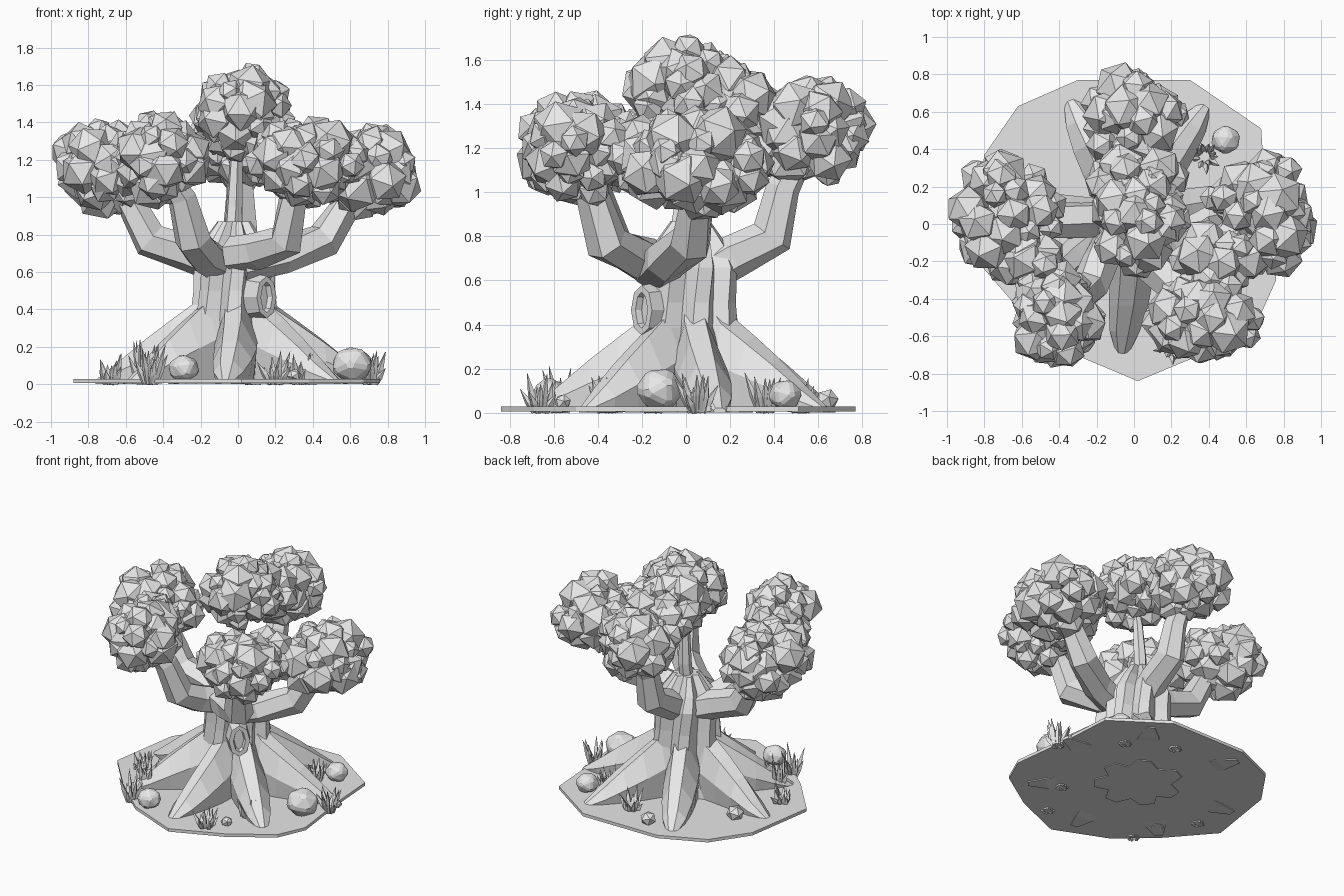
import bpy, bmesh, math, random
from math import sin, cos, radians, pi
from mathutils import Vector, Matrix, Euler

if "Cube" in bpy.data.objects:
    bpy.data.objects.remove(bpy.data.objects["Cube"])
random.seed(11)
rnd = random.uniform

grey = bpy.data.materials.new("plain_grey")
grey.use_nodes = True
COLOUR = (0.8, 0.8, 0.8, 1)
grey.diffuse_color = COLOUR
grey.node_tree.nodes["Principled BSDF"].inputs["Base Color"].default_value = COLOUR


def finish(bm, name):
    bmesh.ops.recalc_face_normals(bm, faces=bm.faces)
    mesh = bpy.data.meshes.new(name)
    bm.to_mesh(mesh)
    bm.free()
    mesh.materials.append(grey)
    obj = bpy.data.objects.new(name, mesh)
    bpy.context.collection.objects.link(obj)
    return obj


def loft(bm, rings):
    """Skin a list of equal rings of points and cap both ends."""
    loops = [[bm.verts.new(p) for p in ring] for ring in rings]
    n = len(loops[0])
    for a, b in zip(loops, loops[1:]):
        for i in range(n):
            j = (i + 1) % n
            bm.faces.new((a[i], a[j], b[j], b[i]))
    bm.faces.new(loops[0][::-1])
    bm.faces.new(loops[-1])


def tube(bm, path, radii, sides=6):
    pts = [Vector(p) for p in path]
    rings = []
    for i, p in enumerate(pts):
        t = (pts[min(i + 1, len(pts) - 1)] - pts[max(i - 1, 0)]).normalized()
        u = t.cross(Vector((0.31, 0.95, 0.05))).normalized()
        v = t.cross(u)
        rings.append([p + radii[i] * (u * cos(2 * pi * k / sides) + v * sin(2 * pi * k / sides))
                      for k in range(sides)])
    loft(bm, rings)


def ico(bm, centre, r, scale=(1, 1, 1)):
    m = (Matrix.Translation(centre) @ Matrix.Diagonal((*scale, 1))
         @ Euler((rnd(0, 6), rnd(0, 6), rnd(0, 6))).to_matrix().to_4x4())
    return bmesh.ops.create_icosphere(bm, subdivisions=1, radius=r, matrix=m)["verts"]


# Ground slab: irregular outline
outline = [(0.02, -0.84), (0.38, -0.69), (0.67, -0.5), (0.76, -0.3), (0.7, 0.2),
           (0.68, 0.51), (0.3, 0.77), (-0.3, 0.77), (-0.62, 0.63), (-0.8, 0.37),
           (-0.88, -0.15), (-0.62, -0.45), (-0.36, -0.68)]
bm = bmesh.new()
loft(bm, [[(x, y, z) for x, y in outline] for z in (0.006, 0.028)])
finish(bm, "ground_slab")

# Trunk: lobed, slightly twisted section, with each lobe running down into a root
root_angles = [-41, 10, 57, 117, 174, 218, 268]
centre = Vector((-0.02, 0.02, 0))
bm = bmesh.new()
rings = []
for z, out, inn, twist in [(0, 0.3, 0.22, 0), (0.3, 0.24, 0.18, 0), (0.5, 0.22, 0.17, 4),
                           (0.66, 0.22, 0.16, 9), (0.76, 0.17, 0.12, 14), (0.87, 0.09, 0.06, 18)]:
    ring = []
    for a, b in zip(root_angles, root_angles[1:] + [root_angles[0] + 360]):
        for ang, r in ((a - 9, out), (a + 9, out), ((a + b) / 2, inn)):
            t = radians(ang + twist)
            ring.append(centre + Vector((r * cos(t), r * sin(t), z)))
    rings.append(ring)
loft(bm, rings)
finish(bm, "trunk")

# Roots: bulky six-sided limbs above the slab, whose tips dip through it
for n, ang in enumerate(root_angles):
    bm = bmesh.new()
    reach, bend = rnd(0.97, 1.03), rnd(-0.03, 0.03)
    rot = Matrix.Translation(centre) @ Matrix.Rotation(radians(ang), 4, 'Z')
    rings = []
    for r, z, top, base, low in [(0.1, 0.58, 0.05, 0.09, 0.02), (0.2, 0.44, 0.06, 0.115, 0.02),
                                 (0.33, 0.345, 0.06, 0.115, 0.02), (0.47, 0.24, 0.055, 0.105, 0.015),
                                 (0.61, 0.125, 0.045, 0.08, 0), (0.74, 0.022, 0.02, 0.03, 0)]:
        x, s = r * reach, bend * sin(r * 6)
        rings.append([rot @ Vector(p) for p in (
            (x, s - base * 0.85, low), (x, s - base, z * 0.5), (x, s - top, z * 0.92),
            (x, s + top * 0.5, z), (x, s + base, z * 0.55), (x, s + base * 0.85, low))])
    loft(bm, rings)
    finish(bm, f"root_{n + 1}")

# Branches: six-sided limbs with an elbow, springing sideways off the trunk
branches = {
    "left_branch": [(0.02, -0.14, 0.64), (0.24, -0.09, 0.69), (0.46, 0.02, 0.77), (0.59, 0.05, 0.97), (0.66, 0.05, 1.15)],
    "right_branch": [(-0.06, 0.04, 0.62), (-0.26, 0.02, 0.7), (-0.47, 0.02, 0.77), (-0.58, 0.03, 0.98), (-0.66, 0.04, 1.15)],
    "front_left_branch": [(-0.03, -0.14, 0.69), (0.1, -0.23, 0.71), (0.26, -0.36, 0.77), (0.29, -0.42, 0.97), (0.33, -0.48, 1.15)],
    "front_right_branch": [(-0.1, -0.04, 0.64), (-0.18, -0.2, 0.69), (-0.24, -0.34, 0.77), (-0.3, -0.41, 1.0), (-0.4, -0.48, 1.15)],
    "back_branch": [(-0.02, 0.06, 0.62), (0, 0.22, 0.71), (0.01, 0.39, 0.8), (0.01, 0.44, 1.02), (0, 0.54, 1.2)],
    "top_branch": [(-0.03, 0.02, 0.65), (-0.03, 0.03, 0.8), (-0.02, 0.04, 0.95), (-0.01, 0.03, 1.2), (0.02, 0.02, 1.4)]}
for name, path in branches.items():
    bm = bmesh.new()
    thick = 0.45 if name == "top_branch" else 1
    tube(bm, path, [r * thick for r in (0.1, 0.1, 0.1, 0.078, 0.055)])
    finish(bm, name)

# Foliage: loose clumps of faceted balls over ellipsoids, with small clumps linking them
clumps = {
    "left_foliage": ((0.68, 0.04, 1.14), (0.32, 0.35, 0.26), 36),
    "right_foliage": ((-0.69, 0.05, 1.16), (0.32, 0.36, 0.27), 36),
    "front_left_foliage": ((0.37, -0.5, 1.19), (0.32, 0.27, 0.26), 34),
    "front_right_foliage": ((-0.42, -0.49, 1.21), (0.27, 0.29, 0.27), 34),
    "back_foliage": ((0, 0.56, 1.28), (0.29, 0.3, 0.26), 34),
    "top_foliage": ((0.03, 0.01, 1.455), (0.27, 0.31, 0.26), 34),
    "top_back_link": ((0.01, 0.24, 1.39), (0.31, 0.2, 0.2), 14),
    "left_link": ((0.42, -0.2, 1.16), (0.24, 0.22, 0.2), 11),
    "right_link": ((-0.54, -0.22, 1.19), (0.2, 0.18, 0.2), 8)}
for name, (c, semi, count) in clumps.items():
    bm = bmesh.new()
    ico(bm, c, min(semi) * 0.5)
    for i in range(count):
        h = 1 - 2 * (i + 0.5) / count
        a = i * 2.39996 + rnd(-0.35, 0.35)
        w = math.sqrt(1 - h * h)
        r = rnd(0.07, 0.14)
        push = rnd(0.78, 1.06)
        d = (w * cos(a), w * sin(a), h)
        ico(bm, [c[k] + d[k] * (semi[k] - r * 0.85) * push for k in range(3)], r)
    finish(bm, name)

# Knot: raised oval ring with a sunken hollow
bm = bmesh.new()
m = (Matrix.Translation((0.12, -0.165, 0.465)) @ Matrix.Rotation(radians(-48), 4, 'Z')
     @ Matrix.Rotation(radians(90), 4, 'Y') @ Matrix.Diagonal((1.5, 0.95, 1, 1)))
bmesh.ops.create_cone(bm, cap_ends=True, segments=8, radius1=0.085, radius2=0.075, depth=0.1, matrix=m)
facing = Vector((cos(radians(-48)), sin(radians(-48)), 0))
bm.normal_update()
mouth = max(bm.faces, key=lambda f: f.calc_center_median().dot(facing))
bmesh.ops.inset_individual(bm, faces=[mouth], thickness=0.03)
bmesh.ops.inset_individual(bm, faces=[mouth], thickness=0.008, depth=-0.03)
finish(bm, "trunk_knot")

# Rocks
rocks = [(-0.29, -0.62, 0.09), (0.61, -0.12, 0.12), (0.49, 0.45, 0.085), (0.3, -0.56, 0.04),
         (-0.14, 0.64, 0.055), (-0.57, 0.24, 0.06)]
for n, (x, y, r) in enumerate(rocks):
    bm = bmesh.new()
    for v in ico(bm, (x, y, 0.02 + r * 0.7), r, (1.05, 1, 0.92)):
        v.co.z = max(v.co.z, 0.012)
    if r > 0.07:
        bmesh.ops.bevel(bm, geom=bm.edges[:], offset=r * 0.12, segments=1, affect='EDGES')
    finish(bm, f"rock_{n + 1}")

# Grass: tufts of broad, tapered blades spreading outward
tufts = [(-0.68, -0.15, 0.85), (-0.47, -0.57, 1.15), (-0.5, -0.35, 1.2), (0.33, -0.36, 1), (0.2, -0.66, 0.9),
         (0.38, 0.36, 1), (0.71, 0.05, 0.9), (0.08, 0.52, 0.9)]
for n, (x, y, size) in enumerate(tufts):
    bm = bmesh.new()
    for k in range(12):
        a, lean, h = k * 2.4, rnd(0.02, 0.07), size * rnd(0.08, 0.2)
        bx, by = x + 0.03 * cos(a), y + 0.03 * sin(a)
        path = [(bx + lean * f * cos(a), by + lean * f * sin(a), h * t)
                for t, f in ((0, 0), (0.45, 0.4), (1, 1))]
        tube(bm, path, (0.012, 0.018, 0.001), 4)
    finish(bm, f"grass_tuft_{n + 1}")
